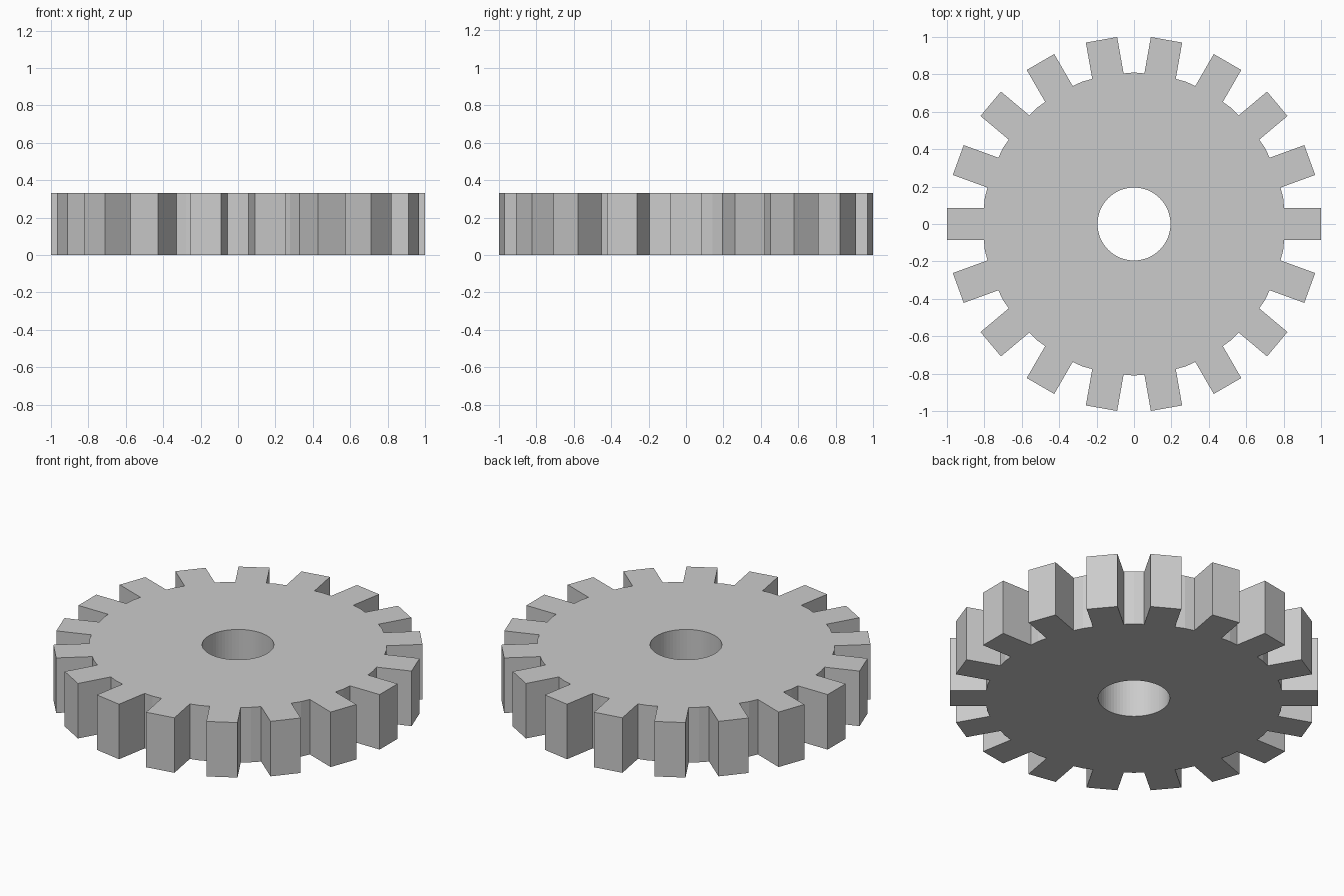
import bpy, bmesh
from math import cos, sin, tan, radians, tau

if "Cube" in bpy.data.objects:
    bpy.data.objects.remove(bpy.data.objects["Cube"])

TEETH = 18
TIP_R, ROOT_R, HALF_W = 1.0, 0.81, 0.085
BORE_R, BORE_SIDES = 0.195, 64
HEIGHT = 0.33


def polar(radius, offset, angle):
    """Point at a radius along a direction, shifted sideways by offset."""
    c, s = cos(angle), sin(angle)
    return (radius * c - offset * s, radius * s + offset * c, 0)


def add_loop(bm, points):
    verts = [bm.verts.new(p) for p in points]
    return [bm.edges.new((v, verts[(i + 1) % len(verts)])) for i, v in enumerate(verts)]


# Toothed outline: straight-sided teeth, with a slightly kinked root between them
base = ROOT_R - HALF_W * tan(radians(5))
outline = []
for i in range(TEETH):
    a = tau * i / TEETH
    outline += [polar(base, -HALF_W, a), polar(TIP_R, -HALF_W, a),
                polar(TIP_R, HALF_W, a), polar(base, HALF_W, a),
                polar(ROOT_R, 0, a + tau / TEETH / 2)]

# Round centre bore
bore = [polar(BORE_R, 0, tau * i / BORE_SIDES) for i in range(BORE_SIDES)]

# Fill between the two loops and raise to full thickness
bm = bmesh.new()
edges = add_loop(bm, outline) + add_loop(bm, bore)
bmesh.ops.triangle_fill(bm, use_beauty=True, use_dissolve=False, edges=edges)
ext = bmesh.ops.extrude_face_region(bm, geom=bm.faces[:], use_keep_orig=True)
top = [g for g in ext["geom"] if isinstance(g, bmesh.types.BMVert)]
bmesh.ops.translate(bm, verts=top, vec=(0, 0, HEIGHT))
bmesh.ops.recalc_face_normals(bm, faces=bm.faces[:])

mesh = bpy.data.meshes.new("gear_wheel")
bm.to_mesh(mesh)
bm.free()
gear = bpy.data.objects.new("gear_wheel", mesh)
bpy.context.collection.objects.link(gear)
